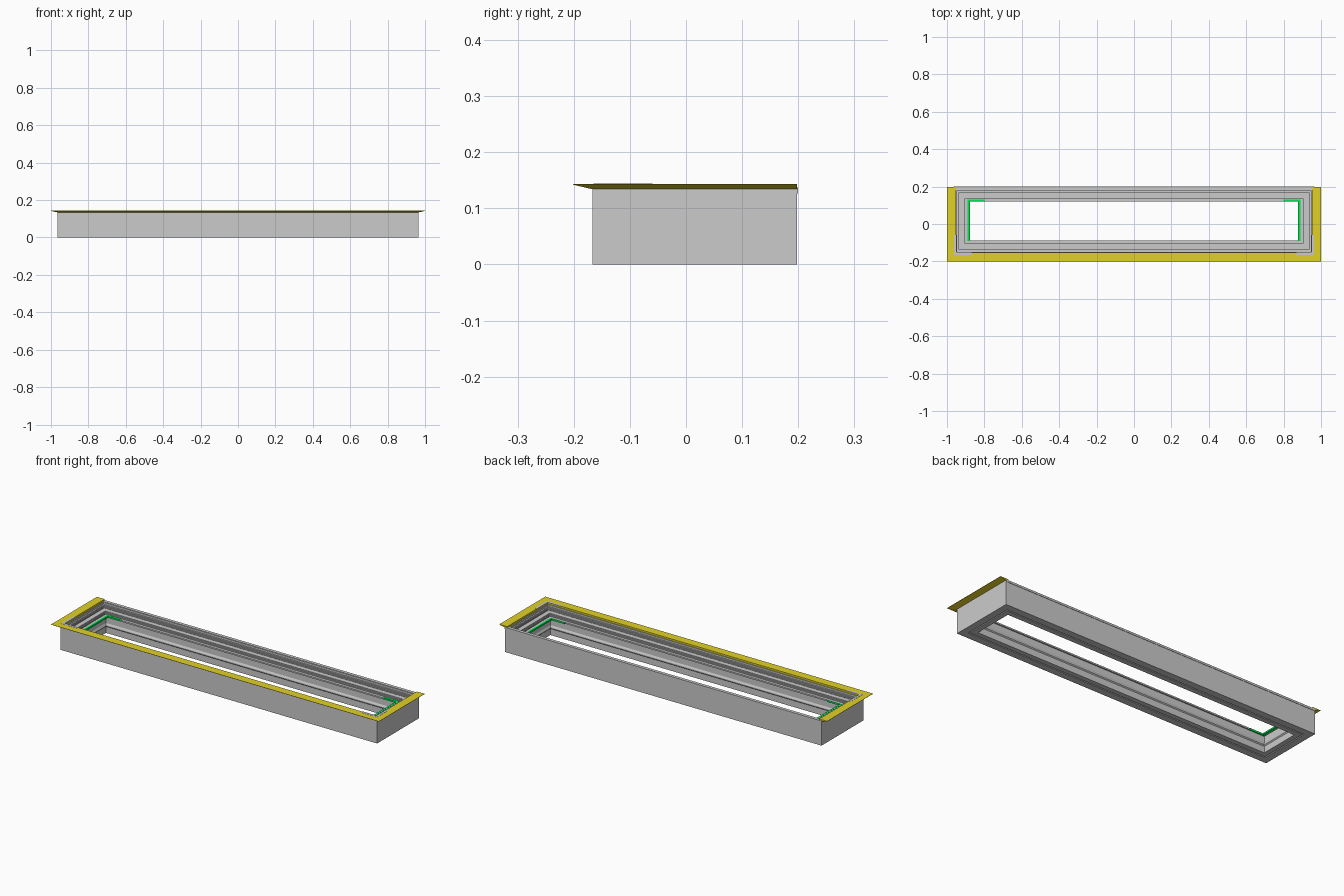
import bpy, bmesh

if "Cube" in bpy.data.objects:
    bpy.data.objects.remove(bpy.data.objects["Cube"])

# Outer footprint of the frame
X, YF, YB = 0.965, -0.167, 0.198


def material(name, rgb):
    m = bpy.data.materials.new(name)
    m.diffuse_color = (*rgb, 1)
    m.use_nodes = True
    m.node_tree.nodes["Principled BSDF"].inputs["Base Color"].default_value = m.diffuse_color
    return m


YELLOW = material("yellow", (0.75, 0.64, 0.02))
GREEN = material("green", (0.0, 0.8, 0.08))
LIGHT = material("light_grey", (0.9, 0.9, 0.9))


def finish(name, bm, mat=None):
    bmesh.ops.recalc_face_normals(bm, faces=bm.faces)
    me = bpy.data.meshes.new(name)
    bm.to_mesh(me)
    bm.free()
    ob = bpy.data.objects.new(name, me)
    bpy.context.collection.objects.link(ob)
    if mat:
        me.materials.append(mat)
    return ob


def sweep(name, profile, mat=None, closed=True):
    """Mitred sweep of (inward offset, z); open sweeps end flush at the back."""
    bm = bmesh.new()
    rings = []
    for c in range(4):
        ring = []
        for d, z in profile:
            back = YB - d if closed else YB
            x = (X - d) * (-1 if c < 2 else 1)
            y = back if c in (0, 3) else YF + d
            ring.append(bm.verts.new((x, y, z)))
        rings.append(ring)
    n = len(profile)
    for c in range(4 if closed else 3):
        a, b = rings[c], rings[(c + 1) % 4]
        for i in range(n):
            j = (i + 1) % n
            bm.faces.new((a[i], a[j], b[j], b[i]))
    if not closed:
        bm.faces.new(rings[0])
        bm.faces.new(rings[3])
    return finish(name, bm, mat)


def box(name, x0, x1, y0, y1, z0, z1, mat=None, mirror=False):
    bm = bmesh.new()
    bmesh.ops.create_cube(bm, size=1)
    for v in bm.verts:
        v.co = ((x0 + x1) / 2 + v.co.x * (x1 - x0),
                (y0 + y1) / 2 + v.co.y * (y1 - y0),
                (z0 + z1) / 2 + v.co.z * (z1 - z0))
    ob = finish(name, bm, mat)
    if mirror:
        mod = ob.modifiers.new("mirror", 'MIRROR')
        mod.use_axis[0] = True
    return ob


# Main frame: outer wall, stepped rebate inside, tall inner wall with a lip,
# and a shallow groove in the underside
sweep("main_frame", [
    (0, 0), (0, 0.134), (0.018, 0.134), (0.018, 0.124), (0.026, 0.124),
    (0.026, 0.108), (0.032, 0.108), (0.032, 0.112), (0.058, 0.112),
    (0.058, 0.094), (0.063, 0.094), (0.063, 0.098), (0.078, 0.098),
    (0.078, 0.090), (0.071, 0.090), (0.071, 0.055), (0.076, 0.046),
    (0.076, 0.040), (0.071, 0.035), (0.071, 0), (0.044, 0), (0.044, 0.006),
    (0.038, 0.006), (0.038, 0)])

# Thin sealing ridges along the rebate
for i, (d, z) in enumerate([(0.026, 0.120), (0.026, 0.114), (0.058, 0.107),
                            (0.058, 0.101)]):
    sweep(f"seal_ridge_{i + 1}", [(d, z - 0.001), (d, z + 0.001),
                                  (d + 0.004, z + 0.001), (d + 0.004, z - 0.001)])

# Yellow wedge flange round the front and both ends
sweep("yellow_flange", [(-0.034, 0.1435), (0.014, 0.1435), (0.014, 0.134),
                        (0, 0.134), (-0.034, 0.142)], YELLOW, closed=False)

# Pale rail along the back edge
box("back_rail", -0.965, 0.965, 0.182, 0.2, 0.126, 0.137, LIGHT)

# Pale corner strips at the front
box("corner_strip_front", 0.868, 0.963, -0.165, -0.151, 0.1425, 0.1442, LIGHT, True)
box("corner_strip_side", 0.949, 0.963, -0.151, -0.06, 0.1425, 0.1442, LIGHT, True)

# Green inlays around the ends of the opening
box("green_end_strip", 0.878, 0.889, -0.09, 0.121, 0.090, 0.0985, GREEN, True)
box("green_back_strip", 0.80, 0.889, 0.119, 0.132, 0.092, 0.0990, GREEN, True)
box("green_front_strip", 0.80, 0.889, -0.093, -0.087, 0.088, 0.0975, GREEN, True)
